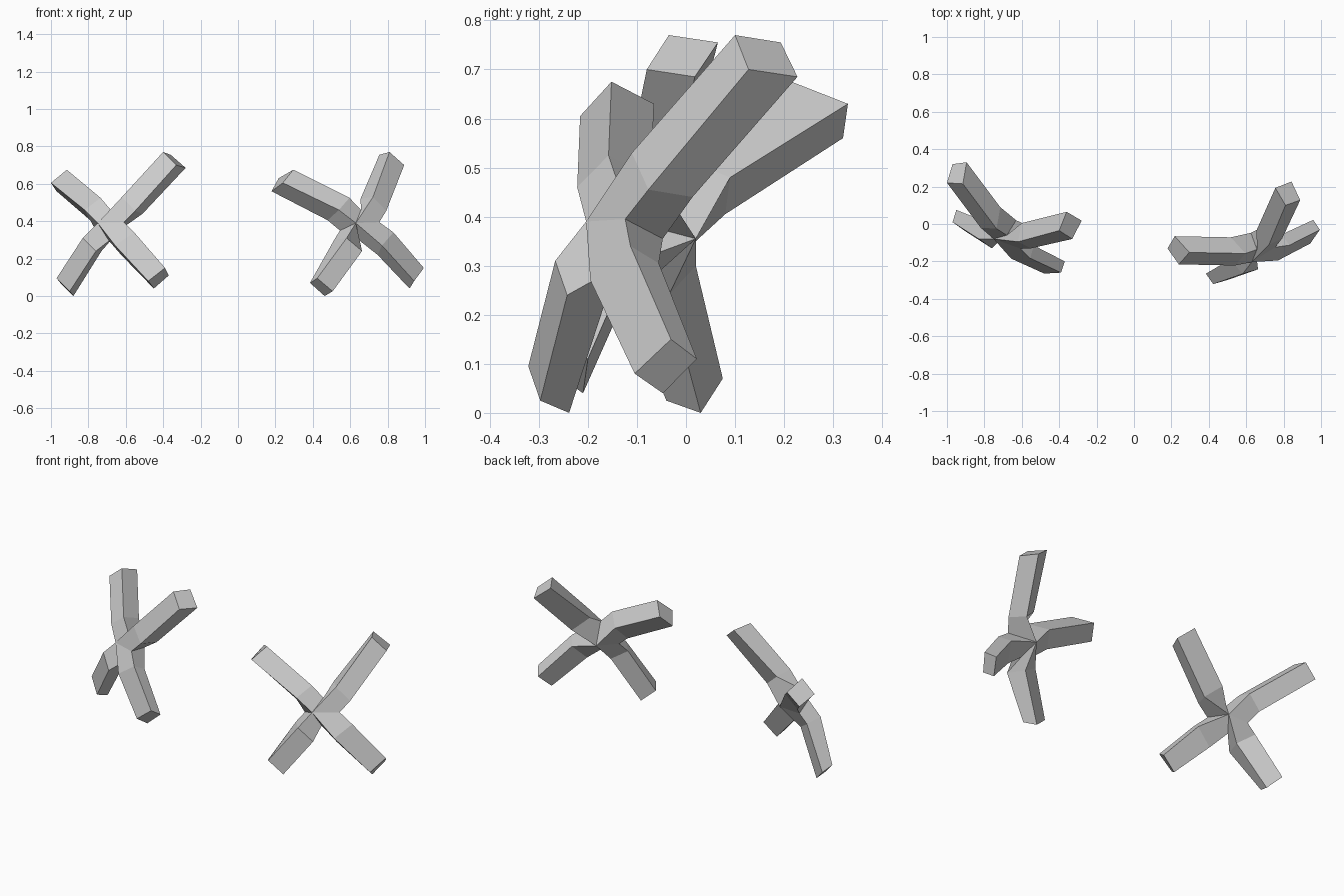
import bpy, bmesh
from math import radians
from mathutils import Matrix, Vector

if "Cube" in bpy.data.objects:
    bpy.data.objects.remove(bpy.data.objects["Cube"])

# Hub: front/back apexes shared by all four arms, plus one notch between neighbours
HUB = {
    "front": (-.75, -.08, .39), "back": (-.63, .02, .355),
    "top": (-.68, -.06, .46), "right": (-.61, -.13, .395),
    "bottom": (-.69, -.06, .295), "left": (-.76, .02, .35),
}

# Arms: the two notches beside the root, then the bend ring and the end ring,
# both ordered front apex, first notch, back apex, second notch
ARMS = [
    ("top", "right",
     [(-.62, -.095, .53), (-.60, .005, .52), (-.51, -.035, .44), (-.55, -.13, .455)],
     [(-.40, -.035, .77), (-.36, .065, .755), (-.28, .018, .685), (-.33, -.08, .70)]),
    ("left", "top",
     [(-.82, -.02, .46), (-.79, .08, .405), (-.715, .09, .48), (-.735, -.025, .525)],
     [(-1.0, .22, .605), (-.97, .32, .56), (-.895, .33, .63), (-.915, .215, .675)]),
    ("bottom", "left",
     [(-.83, -.08, .31), (-.76, -.13, .24), (-.73, -.035, .24), (-.81, .02, .30)],
     [(-.97, .01, .095), (-.90, -.04, .025), (-.88, .03, 0), (-.95, .075, .07)]),
    ("right", "bottom",
     [(-.657, -.185, .27), (-.555, -.183, .34), (-.535, -.115, .305), (-.625, -.13, .22)],
     [(-.48, -.265, .08), (-.39, -.26, .15), (-.37, -.20, .11), (-.45, -.21, .04)]),
]


def cross_mesh():
    bm = bmesh.new()
    hub = {k: bm.verts.new(v) for k, v in HUB.items()}
    for n1, n2, bend, end in ARMS:
        rings = [[hub["front"], hub[n1], hub["back"], hub[n2]],
                 [bm.verts.new(v) for v in bend],
                 [bm.verts.new(v) for v in end]]
        for a, b in zip(rings, rings[1:]):
            for i in range(4):
                j = (i + 1) % 4
                bm.faces.new((a[i], a[j], b[j], b[i]))
        bm.faces.new(rings[-1])
    bmesh.ops.recalc_face_normals(bm, faces=bm.faces[:])
    mesh = bpy.data.meshes.new("bent_cross")
    bm.to_mesh(mesh)
    bm.free()
    return mesh


mesh = cross_mesh()
left = bpy.data.objects.new("left_bent_cross", mesh)
bpy.context.collection.objects.link(left)

# The right cross is the same shape turned about the vertical
right = bpy.data.objects.new("right_bent_cross", mesh.copy())
pivot = Vector((-.40, -.035, 0))
right.data.transform(Matrix.Translation((.81, .10, 0))
                     @ Matrix.Rotation(radians(52), 4, 'Z')
                     @ Matrix.Translation(-pivot))
bpy.context.collection.objects.link(right)
